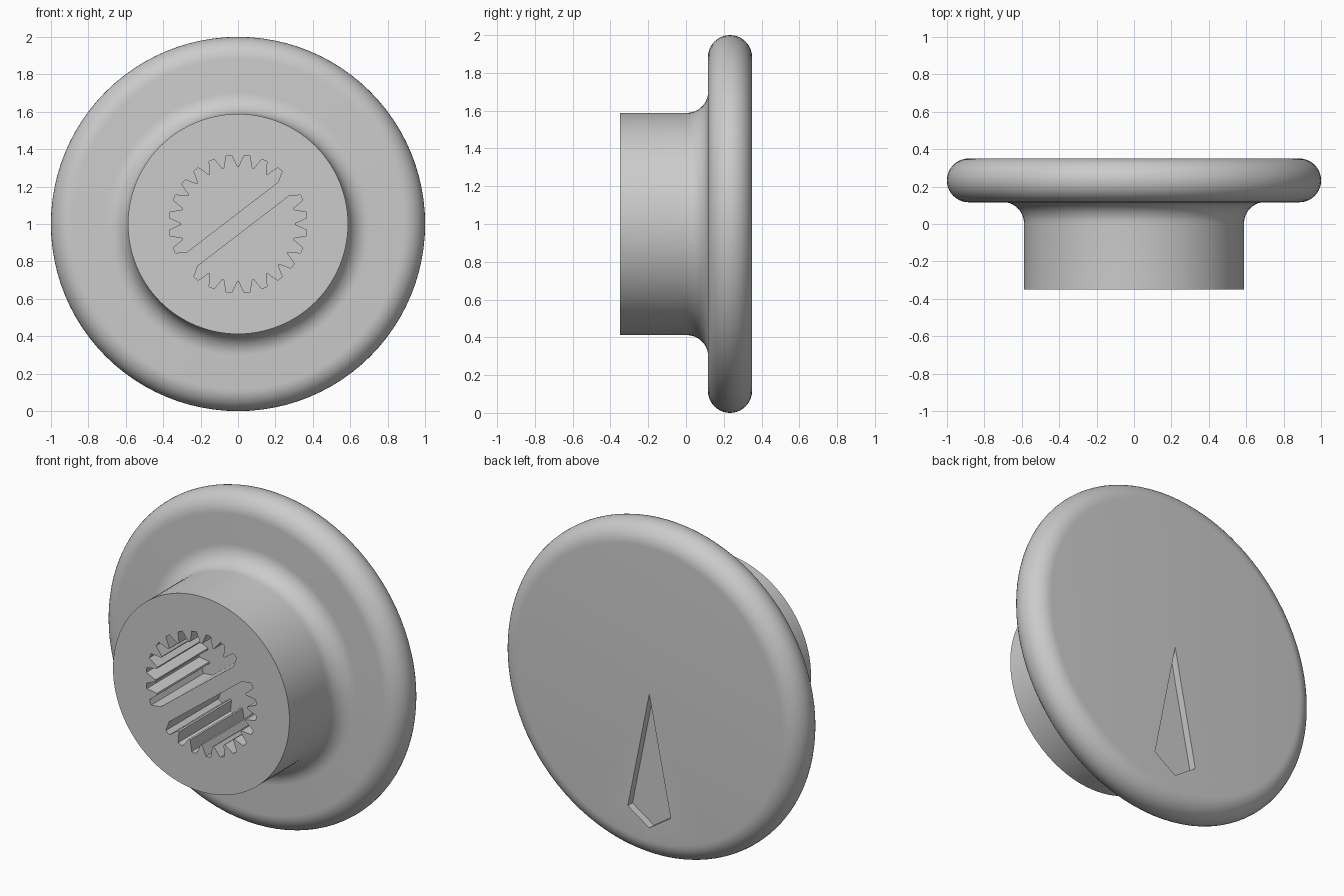
import bpy, bmesh
from math import sin, cos, pi, radians
from mathutils import Matrix, Vector

if "Cube" in bpy.data.objects:
    bpy.data.objects.remove(bpy.data.objects["Cube"], do_unlink=True)

CENTRE_Z = 1.0
FRONT, BACK = -0.35, 0.35

grey = bpy.data.materials.new("plain_grey")
grey.use_nodes = True
colour = (0.6, 0.6, 0.6, 1)
grey.diffuse_color = colour
grey.node_tree.nodes["Principled BSDF"].inputs["Base Color"].default_value = colour


def make_object(name, bm):
    bmesh.ops.recalc_face_normals(bm, faces=bm.faces)
    mesh = bpy.data.meshes.new(name)
    bm.to_mesh(mesh)
    bm.free()
    mesh.materials.append(grey)
    obj = bpy.data.objects.new(name, mesh)
    bpy.context.collection.objects.link(obj)
    return obj


def prism(name, outline, y0, y1):
    """Extrude an (x, z) outline along y, measured from the knob axis."""
    bm = bmesh.new()
    face = bm.faces.new([bm.verts.new((x, y0, z + CENTRE_Z)) for x, z in outline])
    side = bmesh.ops.extrude_face_region(bm, geom=[face])["geom"]
    verts = [v for v in side if isinstance(v, bmesh.types.BMVert)]
    bmesh.ops.translate(bm, verts=verts, vec=(0, y1 - y0, 0))
    return make_object(name, bm)


def cut(target, cutter):
    """Subtract the cutter and discard it."""
    mod = target.modifiers.new("cut", "BOOLEAN")
    mod.operation, mod.solver, mod.object = "DIFFERENCE", "EXACT", cutter
    bpy.context.view_layer.objects.active = target
    bpy.ops.object.modifier_apply(modifier=mod.name)
    bpy.data.objects.remove(cutter, do_unlink=True)


def arc(r, y, radius, start, end, steps):
    angles = [radians(start + (end - start) * i / steps) for i in range(steps + 1)]
    return [(r + radius * cos(a), y + radius * sin(a)) for a in angles]


# Knob body: hub, fillet and round-rimmed flange turned about the y axis
rim = 0.117
profile = [(0.588, FRONT)]
profile += arc(0.703, 0.003, 0.115, 180, 90, 10)
profile += arc(1 - rim, BACK - rim, rim, -90, 90, 20)
bm = bmesh.new()
ring = [bm.verts.new((r, y, CENTRE_Z)) for r, y in profile]
edges = [bm.edges.new(pair) for pair in zip(ring, ring[1:])]
bmesh.ops.spin(bm, geom=ring + edges, cent=(0, 0, CENTRE_Z), axis=(0, 1, 0),
               angle=2 * pi, steps=96, use_duplicate=False)
bmesh.ops.remove_doubles(bm, verts=bm.verts, dist=0.0005)
bmesh.ops.holes_fill(bm, edges=[e for e in bm.edges if e.is_boundary], sides=0)
knob = make_object("knob", bm)

# Toothed socket in the hub, divided by a slanted bar
TEETH = 24
outline = []
for i in range(TEETH):
    mid = 360 / TEETH * (i + 0.5)
    for offset, r in ((-6.6, 0.305), (-2.4, 0.368), (2.4, 0.368), (6.6, 0.305)):
        a = radians(mid + offset)
        outline.append((r * cos(a), r * sin(a)))
socket = prism("socket_cutter", outline, FRONT - 0.1, 0.15)
tilt = Matrix.Rotation(radians(37.5), 2)
corners = [tilt @ Vector(p) for p in ((-0.5, -0.047), (0.5, -0.047), (0.5, 0.047), (-0.5, 0.047))]
cut(socket, prism("bar_cutter", corners, FRONT - 0.2, 0.3))
cut(knob, socket)

# Kite-shaped pointer sunk into the back face
kite = [(0, 0), (0.143, -0.71), (0, -0.806), (-0.143, -0.71)]
cut(knob, prism("pointer_cutter", kite, BACK - 0.045, BACK + 0.1))

# Smooth curves, crisp edges
bpy.ops.object.select_all(action="DESELECT")
knob.select_set(True)
bpy.context.view_layer.objects.active = knob
bpy.ops.object.shade_smooth_by_angle(angle=radians(30))
